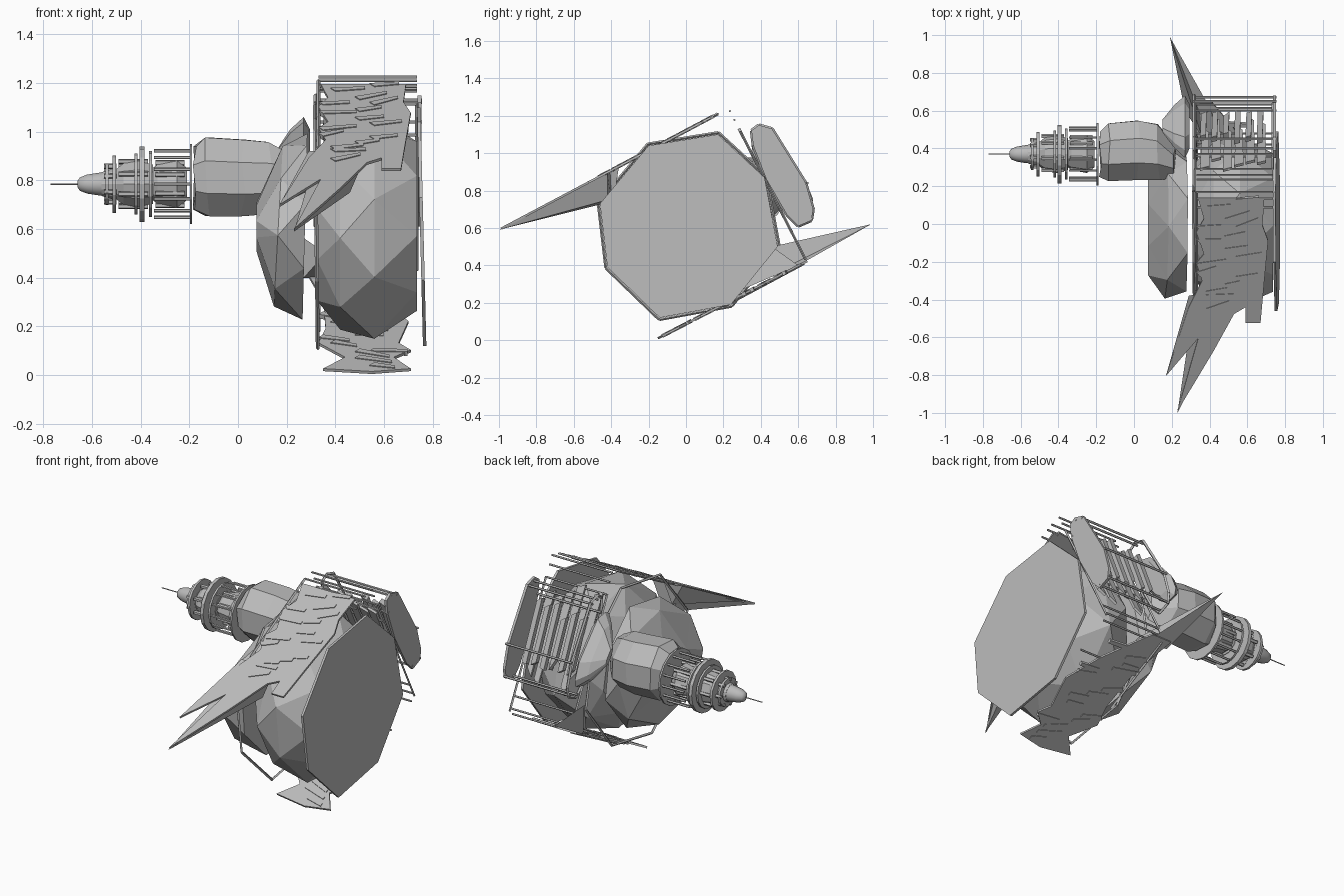
import bpy, math, random
from mathutils import Vector

random.seed(7)
if "Cube" in bpy.data.objects:
    bpy.data.objects.remove(bpy.data.objects["Cube"])

grey = bpy.data.materials.new("stone grey")
grey.use_nodes = True
grey.diffuse_color = (0.5, 0.5, 0.5, 1)
grey.node_tree.nodes["Principled BSDF"].inputs["Base Color"].default_value = (0.5, 0.5, 0.5, 1)


def make(name, verts, faces):
    mesh = bpy.data.meshes.new(name)
    mesh.from_pydata([tuple(v) for v in verts], [], faces)
    mesh.materials.append(grey)
    ob = bpy.data.objects.new(name, mesh)
    bpy.context.collection.objects.link(ob)
    return ob


def loft(name, rings):
    """Skin a series of equal-length closed rings and cap both ends."""
    n = len(rings[0])
    verts = [v for r in rings for v in r]
    faces = [(i * n + j, i * n + (j + 1) % n, (i + 1) * n + (j + 1) % n, (i + 1) * n + j)
             for i in range(len(rings) - 1) for j in range(n)]
    faces += [tuple(reversed(range(n))), tuple(range(len(verts) - n, len(verts)))]
    return make(name, verts, faces)


def facet_rock(name, rings):
    """Skin rings whose points are alternately offset by half a step, in triangles."""
    n = len(rings[0])
    verts = [v for r in rings for v in r]
    faces = [tuple(reversed(range(n))), tuple(range(len(verts) - n, len(verts)))]
    for i in range(len(rings) - 1):
        a, b = i * n, (i + 1) * n
        for j in range(n):
            k = (j + 1) % n
            if i % 2 == 0:
                faces += [(a + j, a + k, b + j), (a + k, b + k, b + j)]
            else:
                faces += [(a + j, b + k, b + j), (a + j, a + k, b + k)]
    return make(name, verts, faces)


def rod(name, a, b, r=0.006, sides=5):
    a, b = Vector(a), Vector(b)
    q = (b - a).to_track_quat('Z', 'Y')
    return loft(name, [[p + q @ Vector((r * math.cos(t), r * math.sin(t), 0))
                        for t in (k * math.tau / sides for k in range(sides))] for p in (a, b)])


def lathe(name, profile, y, z, sides=14):
    """Turn (x, radius) pairs about a horizontal axis."""
    return loft(name, [[(x, y + r * math.cos(k * math.tau / sides), z + r * math.sin(k * math.tau / sides))
                        for k in range(sides)] for x, r in profile])


def plate(name, outline, x, thick, lean=0):
    """Upright plate from a (y, z) outline."""
    return loft(name, [[(x + s * thick / 2 - lean * (z - 0.6), y, z) for y, z in outline] for s in (-1, 1)])


def sheet(name, start, end, pts, thick=0.012):
    """Slanted board: points are (x, fraction from start to end in y-z)."""
    s, d = Vector((0, *start)), Vector((0, end[0] - start[0], end[1] - start[1]))
    n = Vector((0, -d.z, d.y)).normalized() * thick / 2
    return loft(name, [[Vector((x, 0, 0)) + s + d * t + n * k for x, t in pts] for k in (-1, 1)])


# Faceted rocks
octagon = [(-.46, .73), (-.2, 1.04), (.17, 1.1), (.42, .87), (.49, .5), (.24, .19), (-.14, .12), (-.42, .39)]
halfway = [((a[0] + b[0]) / 2, (a[1] + b[1]) / 2) for a, b in zip(octagon, octagon[1:] + octagon[:1])]


def octa(x, sy, sz, skew=0, outline=octagon):
    return [(x + skew * (z - .6), .01 + (y - .01) * sy, .61 + (z - .61) * sz) for y, z in outline]


facet_rock("main_rock", [octa(.325, .66, .62), octa(.42, .95, .93, 0, halfway), octa(.56, .95, .94),
                         octa(.735, .82, .76, 0, halfway)])
plate("end_disc", octagon, .755, .014, .025)
facet_rock("inner_rock", [octa(.075, .6, .2), octa(.165, .9, .72, .04, halfway), octa(.275, .78, .78, .02)])

# Thin octagonal hoop between the two rocks
hoop_ring = octa(.322, 1.02, 1.02, -.012)
for i in range(8):
    rod("rock_hoop", hoop_ring[i], hoop_ring[(i + 1) % 8], .008, 4)


# Crag that carries the tower
def blob(x, y, z, ry, rz, turn):
    return [(x + random.uniform(-.012, .012), y + ry * math.cos(k * math.tau / 8 + turn),
             z + rz * math.sin(k * math.tau / 8 + turn)) for k in range(8)]


loft("tower_crag", [blob(-.175, .37, .81, .13, .14, .4), blob(-.125, .38, .815, .165, .175, .4),
                    blob(.02, .39, .81, .17, .17, .4), blob(.13, .38, .81, .16, .16, .4), blob(.22, .33, .8, .09, .12, .4)])

# Sideways tower: drums, galleries, lantern cap and mast
ty, tz = .37, .785
lathe("lower_drum", [(-.35, .07), (-.33, .085), (-.25, .1), (-.21, .07)], ty, tz, 10)
lathe("upper_drum", [(-.5, .065), (-.47, .09), (-.41, .1), (-.35, .085)], ty, tz, 10)
lathe("lantern_room", [(-.56, .05), (-.5, .07)], ty, tz)
cap = lathe("lantern_cap", [(-.66, .012), (-.65, .028), (-.62, .04), (-.57, .048), (-.53, .05)], ty, tz)
for p in cap.data.polygons:
    p.use_smooth = True
rod("mast", (-.77, ty, tz), (-.65, ty, tz), .003)


def hoop(name, x, outer, inner, width):
    lathe(name, [(x, inner), (x, outer), (x + width, outer), (x + width, inner), (x, inner)], ty, tz, 16)


for x, outer, inner, w in ((-.198, .165, .1, .01), (-.365, .135, .06, .012), (-.405, .155, .09, .02),
                           (-.425, .125, .09, .012), (-.515, .118, .05, .014), (-.545, .085, .04, .012)):
    hoop("gallery_ring", x, outer, inner, w)


def around(r, k, n):
    a = k * math.tau / n
    return ty + r * math.cos(a), tz + r * math.sin(a)


for k in range(14):
    y, z = around(.14, k, 14)
    rod("gallery_baluster", (-.345, y, z), (-.195, y, z), .007)
    if k % 2 == 0:
        for r, x0, x1 in ((.09, -.34, -.22), (.095, -.49, -.37), (.075, -.55, -.5)):
            y, z = around(r, k, 14)
            rod("drum_pillar", (x0, y, z), (x1, y, z), .011)

# Ragged slanted boards above and below the main rock
top = ((.17, 1.21), (-1, .59))
low = ((-.15, .01), (.99, .6))
back = ((.235, 1.225), (.64, .43))
sheet("upper_board", *top, [(.34, .03), (.69, .03), (.68, .15), (.71, .22), (.69, .4), (.67, .59), (.59, .59),
                            (.59, .52), (.53, .55), (.42, .72), (.23, .99), (.34, .66), (.17, .83),
                            (.29, .52), (.36, .4), (.33, .32), (.37, .28), (.33, .18), (.37, .12)])
sheet("lower_board", *low, [(.35, .02), (.55, 0), (.71, .02), (.64, .1), (.71, .15), (.66, .2), (.7, .35),
                            (.6, .5), (.45, .66), (.41, .7), (.28, .7), (.35, .5), (.36, .3), (.33, .2), (.44, .1)])
for label, line, span in (("upper", top, .5), ("lower", low, .6)):
    for k in range(16):
        t = .02 + span * k / 16
        x = random.choice((.33, .38, .48, .54))
        w = random.uniform(.1, .16)
        slant = random.uniform(0, .04)
        sheet(label + "_splinter", *line, [(x, t + slant), (x + w, t), (x + w, t + .016), (x + .02, t + slant + .02)], .02)


# Solid spikes at the torn ends
def spike(name, tip, base):
    n = len(base)
    make(name, [tip] + base, [(0, i + 1, (i + 1) % n + 1) for i in range(n)] + [tuple(range(n, 0, -1))])


spike("long_front_spike", (.23, -1, .59), [(.32, -.4, .9), (.52, -.42, .89), (.46, -.42, .75), (.36, -.4, .74)])
spike("short_front_spike", (.17, -.8, .7), [(.29, -.38, .92), (.4, -.36, .92), (.36, -.38, .79)])
spike("rear_spike", (.19, .99, .62), [(.27, .6, .4), (.41, .6, .4), (.46, .3, .27), (.36, .46, .5)])

# Rear cage: capsule side panel, open inner frame and long rails
panel = [(.35, 1.12), (.39, 1.15), (.46, 1.13), (.64, .84), (.68, .7), (.67, .64), (.6, .61), (.54, .67), (.43, .86), (.36, 1.04)]
plate("outer_cage_panel", panel, .745, .016)
for i, (y, z) in enumerate(panel):
    y2, z2 = panel[(i + 1) % len(panel)]
    rod("inner_cage_frame", (.32, y, z), (.32, y2, z2), .009, 4)
for y, z in ((.4, 1.13), (.45, 1.12), (.65, .84), (.67, .65), (.6, .63), (.37, 1.04)):
    rod("cage_rail", (.31, y, z), (.755, y, z), .007)

# Link rock following the panel outline, beside the tower crag
loft("link_rock", [[(x, .52 + (y - .52) * s, .87 + (z - .87) * h) for y, z in panel]
                   for x, s, h in ((.15, .2, .15), (.215, .7, .5), (.27, 1, .68), (.295, .7, .5))])

# Rails crossing each slanted board, with end posts
for label, (s, e), steps in (("upper", top, (0, .03, .07)), ("lower", low, (.5, .67)),
                             ("rear", back, (0, .06, .14, .3, .6, .9, .98))):
    for t in steps:
        y, z = s[0] + (e[0] - s[0]) * t, s[1] + (e[1] - s[1]) * t
        rod(label + "_rail", (.33, y, z), (.735, y, z))
for x in (.325, .735):
    rod("rear_post", (x, .29, 1.117), (x, *back[1]), .007, 4)
rod("lower_post", (.33, .2, .18), (.33, .63, .41), .008, 4)
rod("upper_post", (.33, .17, 1.21), (.33, -.35, .935), .008, 4)

# Worn planks behind the rock and slats inside the cage
for k in range(6):
    x = .35 + k * .06
    t, h = random.uniform(.1, .25), random.uniform(.4, .6)
    sheet("rear_plank", *back, [(x, t), (x + .05, t + .03), (x + .045, t + h), (x + .01, t + h + .05)], .015)
    a = random.uniform(0, .2)
    sheet("cage_slat", (.43, 1.08), (.6, .68), [(x, a), (x + .03, a + .05), (x + .035, .9), (x + .005, .95 - a)], .03)
